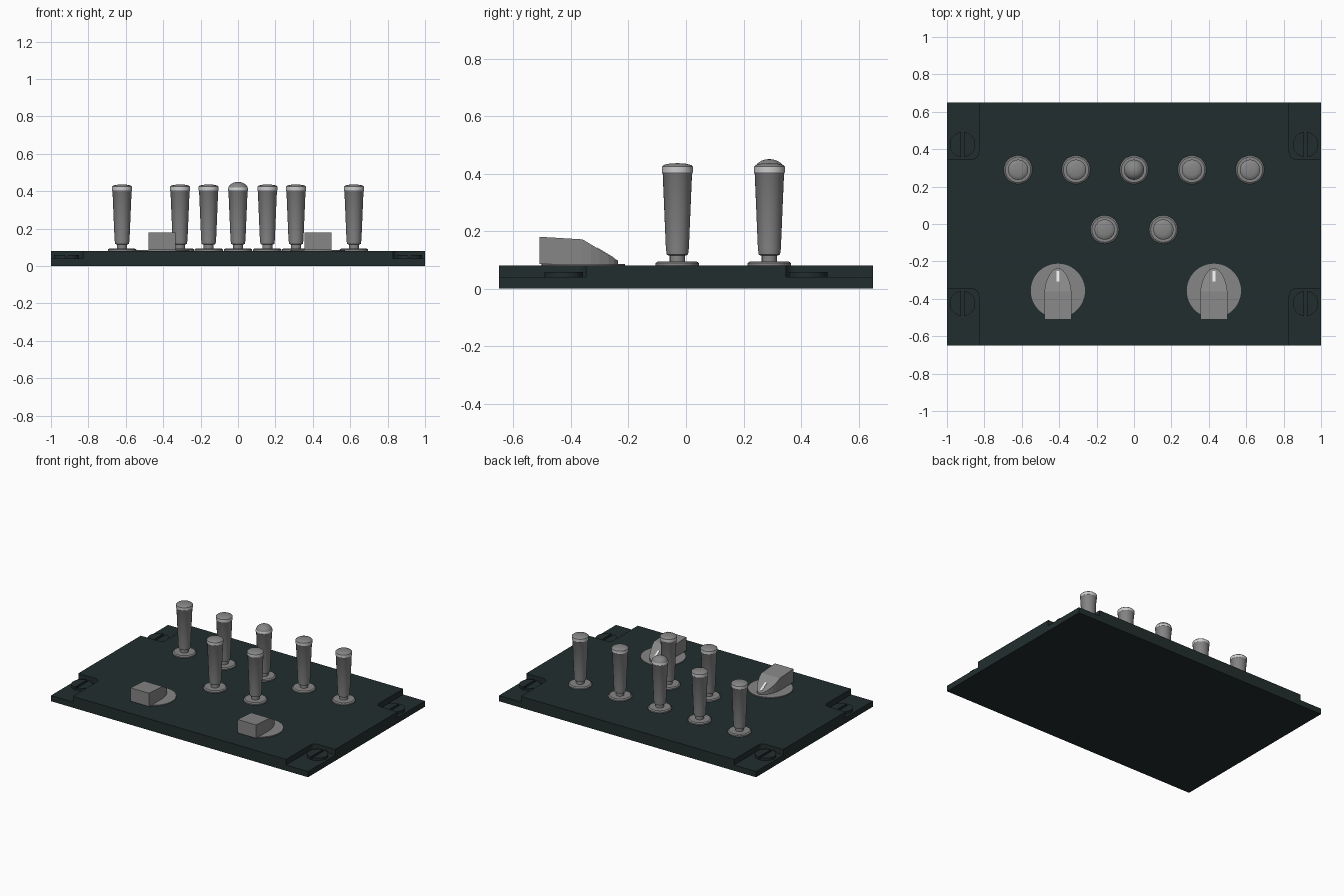
import bpy, bmesh, math

if "Cube" in bpy.data.objects:
    bpy.data.objects.remove(bpy.data.objects["Cube"])


def mat(name, c):
    m = bpy.data.materials.new(name)
    m.diffuse_color = (*c, 1)
    m.use_nodes = True
    m.node_tree.nodes["Principled BSDF"].inputs["Base Color"].default_value = m.diffuse_color
    return m


DARK = mat("dark green grey", (0.016, 0.027, 0.027))
GREY = mat("mid grey", (0.24, 0.24, 0.24))
LIGHT = mat("light grey", (0.6, 0.6, 0.6))
WHITE = mat("white", (0.9, 0.9, 0.9))


def make(name, verts, faces, mats, smooth=False):
    me = bpy.data.meshes.new(name)
    me.from_pydata(verts, [], faces)
    bm = bmesh.new()
    bm.from_mesh(me)
    bmesh.ops.recalc_face_normals(bm, faces=bm.faces)
    bm.to_mesh(me)
    bm.free()
    for m in mats:
        me.materials.append(m)
    ob = bpy.data.objects.new(name, me)
    bpy.context.collection.objects.link(ob)
    if smooth:
        bpy.ops.object.select_all(action='DESELECT')
        ob.select_set(True)
        bpy.context.view_layer.objects.active = ob
        bpy.ops.object.shade_smooth_by_angle(angle=math.radians(35))
    return ob


def prism(name, pts, z0, z1, m):
    n = len(pts)
    v = [(x, y, z) for z in (z0, z1) for x, y in pts]
    f = [tuple(range(n)), tuple(range(n, 2 * n))]
    f += [(i, (i + 1) % n, n + (i + 1) % n, n + i) for i in range(n)]
    return make(name, v, f, [m])


def lathe(name, prof, x, y, mats, n=32):
    v = [(x + r * math.cos(2 * math.pi * i / n), y + r * math.sin(2 * math.pi * i / n), z)
         for r, z in prof for i in range(n)]
    f = [(k * n + i, k * n + (i + 1) % n, (k + 1) * n + (i + 1) % n, (k + 1) * n + i)
         for k in range(len(prof) - 1) for i in range(n)]
    f += [tuple(range(n)), tuple(range((len(prof) - 1) * n, len(prof) * n))]
    return make(name, v, f, mats, True)


# panel: full lower slab, upper slab with four rounded corner notches
prism("panel_base", [(-1, -.65), (1, -.65), (1, .65), (-1, .65)], 0, .04, DARK)
R, NX, NY = .035, .83, .347
quarter = [(1, NY)]
for i in range(7):
    a = math.radians(-90 - 15 * i)
    quarter.append((NX + R + R * math.cos(a), NY + R + R * math.sin(a)))
quarter.append((NX, .65))
outline = []
for sx, sy in ((1, 1), (-1, 1), (-1, -1), (1, -1)):
    q = [(sx * x, sy * y) for x, y in quarter]
    outline += q if sx * sy > 0 else q[::-1]
prism("panel_top", outline, .04, .08, DARK)

# slotted corner screws: two half discs over a thin floor disc
for sx in (-1, 1):
    for sy in (-1, 1):
        cx, cy = sx * .917, sy * .425
        lathe("screw_core", [(.066, .04), (.066, .047)], cx, cy, [DARK])
        for side in (-1, 1):
            arc = [(cx + side * .068 * math.cos(t), cy + .068 * math.sin(t))
                   for t in [math.radians(-83 + 166 * k / 16) for k in range(17)]]
            prism("screw_half", arc, .04, .058, DARK)


# toggle switches
def toggle(x, y, domed):
    lathe("switch_collar", [(.076, .08), (.076, .088), (.068, .094), (.03, .094)], x, y, [GREY])
    lathe("switch_neck", [(.027, .09), (.027, .125)], x, y, [GREY], 16)
    prof = [(.03, .115), (.037, .118), (.040, .14), (.051, .40), (.054, .404), (.054, .424)]
    if domed:
        prof[-1] = (.054, .41)
        prof += [(.053 * math.cos(t), .41 + .04 * math.sin(t))
                 for t in [math.radians(12 * k) for k in range(1, 8)]]
    else:
        prof += [(.047, .430), (.03, .434), (.004, .436)]
    ob = lathe("switch_lever", prof, x, y, [GREY, LIGHT])
    for p in ob.data.polygons:
        if .401 < p.center.z < .425 and abs(p.normal.z) < .3:
            p.material_index = 1


for x in (-.62, -.31, 0, .31, .62):
    toggle(x, .29, x == 0)
for x in (-.157, .157):
    toggle(x, -.03, False)


# rotary pointer knobs: cross-sections lofted along y
def knob(cx):
    lathe("knob_disc", [(.145, .08), (.145, .086)], cx, -.357, [GREY], 48)
    secs = [(-.51, .072, .18), (-.36, .072, .171), (-.33, .068, .153), (-.30, .059, .135),
            (-.27, .045, .117), (-.25, .030, .105), (-.24, .016, .099), (-.236, .004, .097)]
    v, f = [], []
    for y, w, z in secs:
        v += [(cx - w, y, .086), (cx + w, y, .086), (cx + w, y, z), (cx - w, y, z)]
    for k in range(len(secs) - 1):
        a = 4 * k
        f += [(a + i, a + (i + 1) % 4, a + 4 + (i + 1) % 4, a + 4 + i) for i in range(4)]
    f += [(0, 1, 2, 3), tuple(range(len(v) - 4, len(v)))]
    make("knob_body", v, f, [GREY])
    # white pointer plate lying on the slope
    v = [(cx + s * .008, y, z + d) for d in (-.003, .003)
         for s, y, z in ((-1, -.308, .1398), (1, -.308, .1398), (1, -.25, .105), (-1, -.25, .105))]
    make("knob_pointer", v, [(0, 1, 2, 3), (4, 5, 6, 7)] +
         [(i, (i + 1) % 4, 4 + (i + 1) % 4, 4 + i) for i in range(4)], [WHITE])


for cx in (-.407, .427):
    knob(cx)
